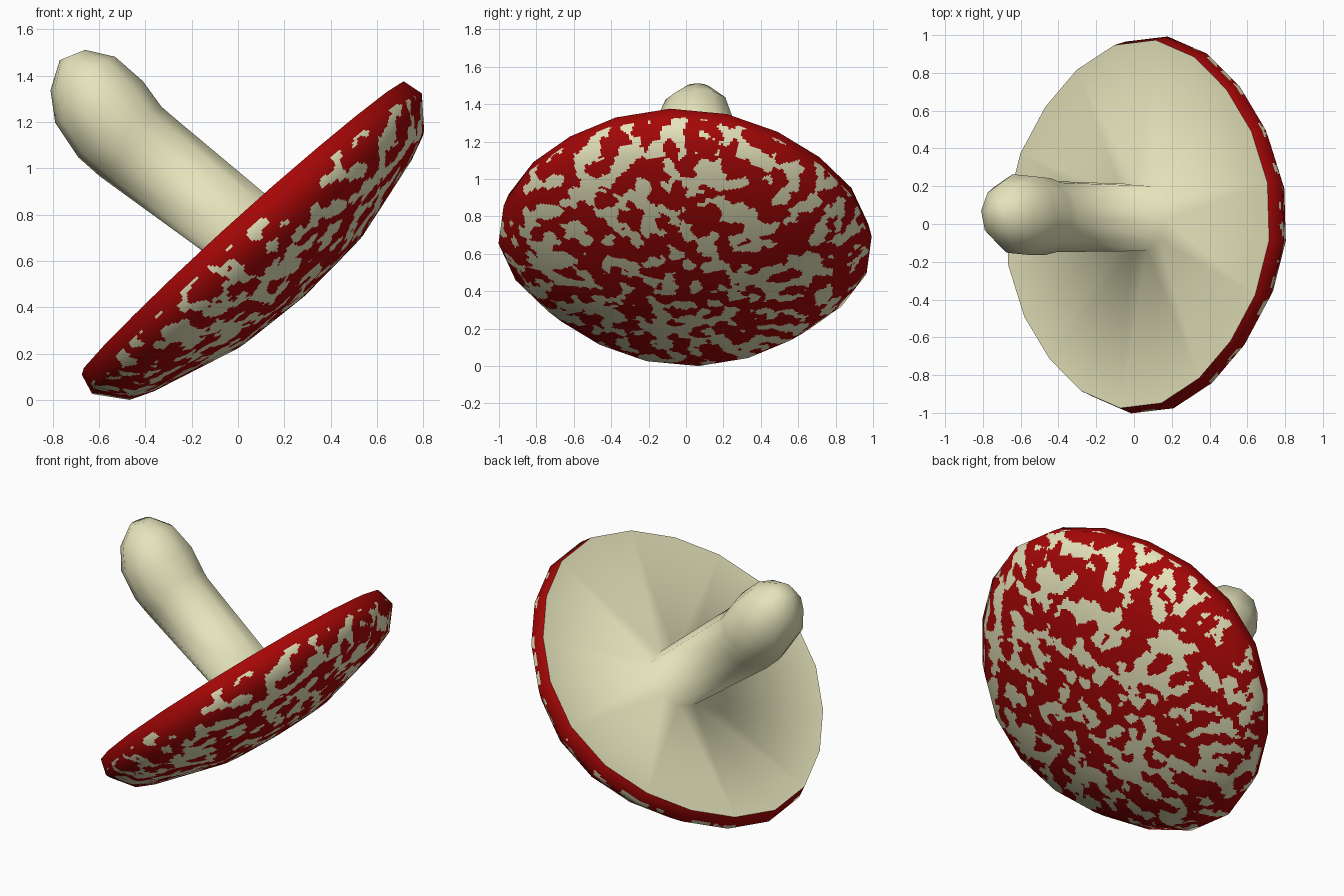
import bpy, bmesh, math
from mathutils import Vector, noise

if "Cube" in bpy.data.objects:
    bpy.data.objects.remove(bpy.data.objects["Cube"])

def material(name, rgb):
    m = bpy.data.materials.new(name)
    m.diffuse_color = (*rgb, 1)
    m.use_nodes = True
    m.node_tree.nodes["Principled BSDF"].inputs["Base Color"].default_value = m.diffuse_color
    return m

CREAM = material("cream", (0.79, 0.775, 0.50))
RED = material("cap red", (0.38, 0.002, 0.002))

# Cap frame: U runs up the tilted disc, V across it, N points out of the dome
O = Vector((0.015, 0, 0.762))
U = Vector((0.742, 0, 0.67))
N = Vector((0.67, -0.05, -0.742)).normalized()
V = N.cross(U).normalized()
if V.y < 0:
    V = -V
SIDES, WIDE = 20, 1.037

def cap_point(c, r, h):
    return O + U * (c.x * r) + V * (c.y * r * WIDE) + N * h

def corner(i):
    a = math.radians(-5 + 360 * i / SIDES)
    f = 1 - 0.035 * math.sin(2 * a) ** 2
    return Vector((math.cos(a), math.sin(a))) * f

def finish(bm, name, mats):
    me = bpy.data.meshes.new(name)
    bm.to_mesh(me)
    bm.free()
    for m in mats:
        me.materials.append(m)
    for p in me.polygons:
        p.use_smooth = True
    ob = bpy.data.objects.new(name, me)
    bpy.context.collection.objects.link(ob)
    return ob

def bridge(bm, a, b):
    n = len(a)
    for i in range(n):
        bm.faces.new((a[i], a[(i + 1) % n], b[(i + 1) % n], b[i]))

# Cap dome: faceted shell, finely cut so the spots can be set per face
LIP = (0.945, 0.008)
profile = [LIP, (0.968, 0.1), (0.865, 0.228), (0.76, 0.272), (0.37, 0.378), (0.015, 0.405)]
fine = [profile[0]]
for (r0, h0), (r1, h1) in zip(profile, profile[1:]):
    k = max(2, round(math.hypot(r1 - r0, h1 - h0) / 0.012))
    fine += [(r0 + (r1 - r0) * j / k, h0 + (h1 - h0) * j / k) for j in range(1, k + 1)]
CUT = 24
unit = [corner(s).lerp(corner(s + 1), j / CUT) for s in range(SIDES) for j in range(CUT)]

def local(p):
    d = p - O
    return d.dot(U), d.dot(V), d.dot(N)

def dome_normal(p):
    x, y, h = local(p)
    return (U * x + V * y + N * ((h - 0.08) * 7.3)).normalized()

bm = bmesh.new()
rings = [[bm.verts.new(cap_point(c, r, h)) for c in unit] for r, h in fine]
for a, b in zip(rings, rings[1:]):
    bridge(bm, a, b)
bm.faces.new(rings[-1])
for f in bm.faces:
    f.normal_update()
    p = f.calc_center_median()
    if f.normal.dot(dome_normal(p)) < 0:
        f.normal_flip()
    # ragged pale spots, smaller towards the rim, none on the lip
    x, y, h = local(p)
    r = math.hypot(x, y / WIDE)
    q = p * 11.5 + noise.noise_vector(p * 25) * 0.3
    limit = 0.05 + 0.6 * max(0.0, r - 0.78)
    f.material_index = int(noise.noise(q) > limit and h > 0.075)
cap = finish(bm, "cap", [RED, CREAM])
cap.data.normals_split_custom_set_from_vertices([dome_normal(v.co) for v in cap.data.vertices])

# Stem and underside in one skin, so the shading flows from stem to rim.
# Each ring is (left x, z, right x, z, y radius, y centre)
stem = [(-0.09, 0.61, 0.17, 0.86, 0.178, 0.034),
        (-0.60, 0.98, -0.29, 1.245, 0.19, 0.04), (-0.69, 1.06, -0.33, 1.28, 0.21, 0.045),
        (-0.79, 1.21, -0.41, 1.39, 0.215, 0.05), (-0.81, 1.35, -0.53, 1.495, 0.165, 0.055),
        (-0.77, 1.48, -0.66, 1.525, 0.065, 0.06)]
HALF = SIDES // 2
bm = bmesh.new()
rings = []
for x0, z0, x1, z1, ry, yc in stem:
    mid = Vector(((x0 + x1) / 2, yc, (z0 + z1) / 2))
    half = Vector(((x1 - x0) / 2, 0, (z1 - z0) / 2))
    rings.append([bm.verts.new(mid + half * math.cos(a) + Vector((0, 1.02 * ry * math.sin(a), 0)))
                  for a in (math.radians(-5 + 360 * i / HALF) for i in range(HALF))])
for a, b in zip(rings, rings[1:]):
    bridge(bm, a, b)
bm.faces.new(rings[-1])
rim = [bm.verts.new(cap_point(corner(i), *LIP)) for i in range(SIDES)]
s = rings[0]
for i in range(HALF):
    r0, r1, r2 = rim[2 * i], rim[2 * i + 1], rim[(2 * i + 2) % SIDES]
    t = s[(i + 1) % HALF]
    for tri in ((s[i], r0, r1), (s[i], r1, t), (t, r1, r2)):
        bm.faces.new(tri)
bmesh.ops.recalc_face_normals(bm, faces=bm.faces)
top = max(bm.faces, key=lambda f: f.calc_center_median().z)
if top.normal.z < 0:
    bmesh.ops.reverse_faces(bm, faces=bm.faces)
finish(bm, "stem_and_underside", [CREAM])

# Rest on the ground
low = min(v.co.z for v in cap.data.vertices)
for ob in bpy.context.collection.objects:
    ob.location.z = -low
